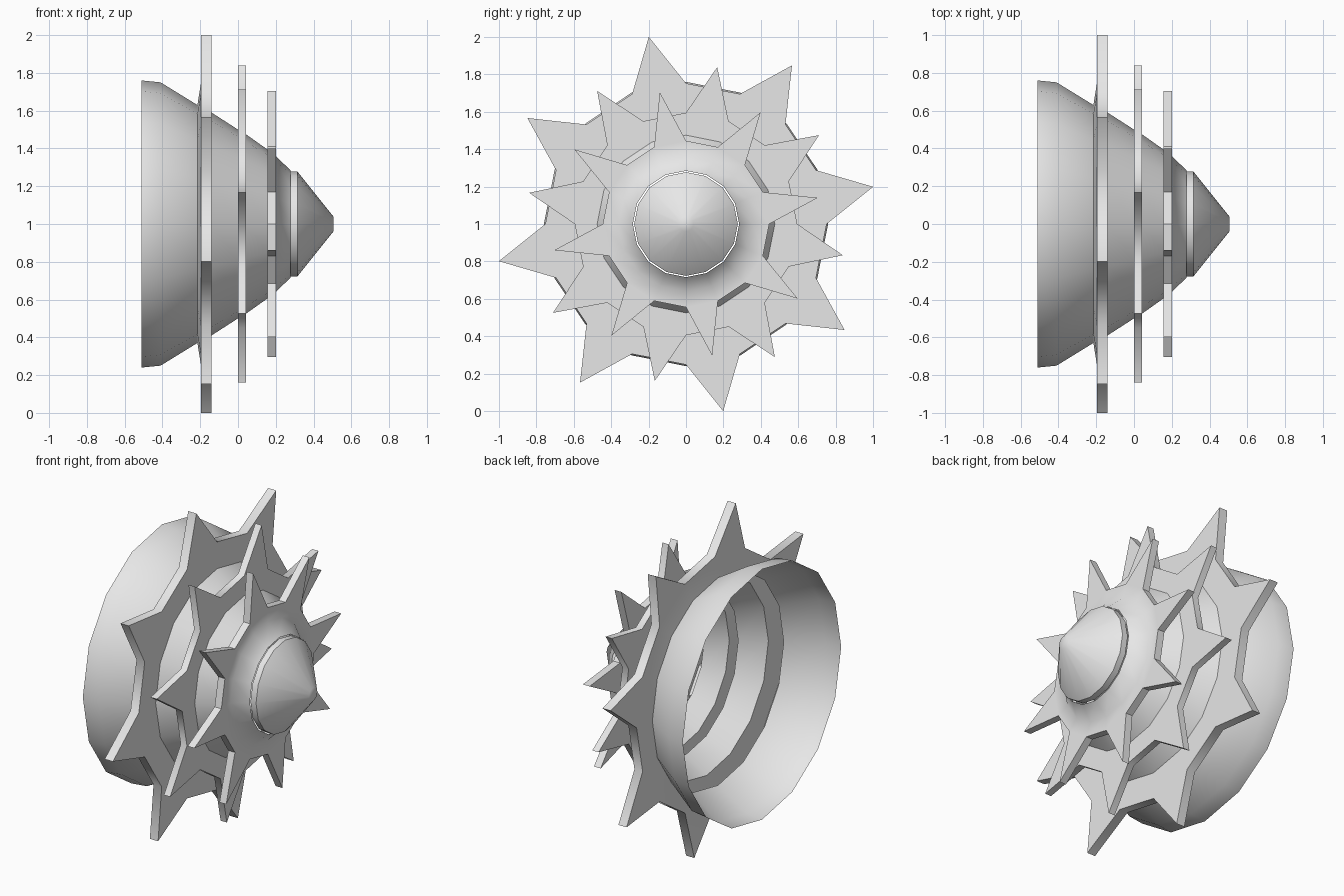
import bpy
import bmesh
from math import cos, sin, pi, radians

SIDES = 16
CENTRE_Z = 1.0

cube = bpy.data.objects.get("Cube")
if cube:
    bpy.data.objects.remove(cube, do_unlink=True)

grey = bpy.data.materials.new("plain_grey")
grey.use_nodes = True
grey.diffuse_color = (0.8, 0.8, 0.8, 1)
grey.node_tree.nodes["Principled BSDF"].inputs["Base Color"].default_value = (0.8, 0.8, 0.8, 1)


def point(bm, x, radius, step):
    """Vertex at a step around the x axis."""
    a = step * 2 * pi / SIDES
    return bm.verts.new((x, radius * cos(a), CENTRE_Z + radius * sin(a)))


def ring(bm, x, radius):
    return [point(bm, x, radius, i) for i in range(SIDES)]


def bridge(bm, a, b, skip=None):
    """Quads between two rings, leaving out every other one if asked."""
    for i in range(SIDES):
        if skip is None or i % 2 != skip:
            j = (i + 1) % SIDES
            bm.faces.new((a[i], b[i], b[j], a[j]))


def band(bm, start, profile):
    """Sweep on from a ring through (x, radius) points; return the last ring."""
    for x, radius in profile:
        end = ring(bm, x, radius)
        bridge(bm, start, end)
        start = end
    return start


def spiked_rim(bm, start, back, front, base, tip, phase, neck):
    """Hollow rim whose alternate edges are drawn out into spikes."""
    outer_back = band(bm, start, [(back, base)])
    outer_front = ring(bm, front, base)
    bridge(bm, outer_back, outer_front, skip=phase)
    for i in range(phase, SIDES, 2):
        j = (i + 1) % SIDES
        tb = point(bm, back, tip, i + 0.5)
        tf = point(bm, front, tip, i + 0.5)
        bm.faces.new((outer_back[i], tb, outer_back[j]))
        bm.faces.new((outer_front[i], outer_front[j], tf))
        bm.faces.new((outer_back[i], outer_front[i], tf, tb))
        bm.faces.new((tb, tf, outer_front[j], outer_back[j]))
    return band(bm, outer_front, [(front, neck)])


def finish(bm, name):
    bmesh.ops.recalc_face_normals(bm, faces=bm.faces)
    # Make the outside face away from the axis
    bm.faces.ensure_lookup_table()
    f = bm.faces[0]
    c = f.calc_center_median()
    if f.normal.y * c.y + f.normal.z * (c.z - CENTRE_Z) < 0:
        bmesh.ops.reverse_faces(bm, faces=bm.faces)
    mesh = bpy.data.meshes.new(name)
    bm.to_mesh(mesh)
    bm.free()
    mesh.materials.append(grey)
    obj = bpy.data.objects.new(name, mesh)
    bpy.context.collection.objects.link(obj)
    bpy.ops.object.select_all(action="DESELECT")
    obj.select_set(True)
    bpy.context.view_layer.objects.active = obj
    bpy.ops.object.shade_smooth_by_angle(angle=radians(50))


# Open hollow bell with three spiked rims, narrowing to a collar
bm = bmesh.new()
loop = ring(bm, -0.51, 0.76)
loop = band(bm, loop, [(-0.41, 0.75), (-0.215, 0.63)])
loop = spiked_rim(bm, loop, -0.195, -0.14, 0.752, 1.02, 0, 0.59)
loop = band(bm, loop, [(0.0, 0.5)])
loop = spiked_rim(bm, loop, 0.0, 0.042, 0.595, 0.855, 1, 0.475)
loop = band(bm, loop, [(0.155, 0.395)])
loop = spiked_rim(bm, loop, 0.155, 0.2, 0.445, 0.718, 0, 0.36)
band(bm, loop, [(0.278, 0.284)])
finish(bm, "spiked_bell")

# Nose cone with a short straight edge and a blunt tip
bm = bmesh.new()
loop = ring(bm, 0.278, 0.277)
loop = band(bm, loop, [(0.315, 0.277), (0.505, 0.04)])
bm.faces.new(loop)
finish(bm, "nose_cone")
